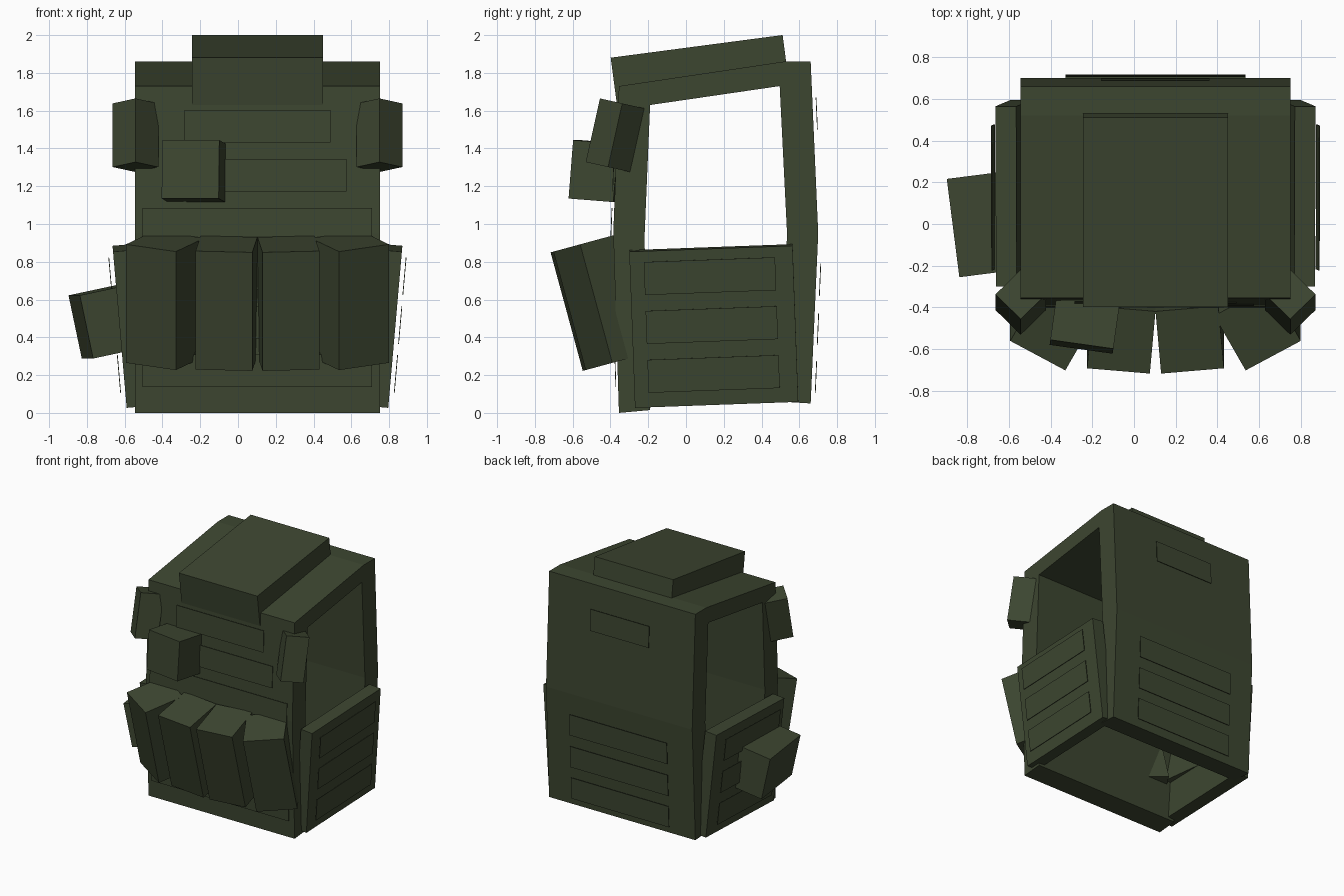
import bpy
from math import radians
from mathutils import Euler, Matrix, Vector

cube = bpy.data.objects.get("Cube")
if cube:
    bpy.data.objects.remove(cube, do_unlink=True)

MID = 0.103  # symmetry plane of the vest body

green = bpy.data.materials.new("olive_green")
green.use_nodes = True
green.diffuse_color = (0.046, 0.061, 0.03, 1)
bsdf = green.node_tree.nodes["Principled BSDF"]
bsdf.inputs["Base Color"].default_value = green.diffuse_color
bsdf.inputs["Roughness"].default_value = 0.9


def add_mesh(name, verts, faces):
    mesh = bpy.data.meshes.new(name)
    mesh.from_pydata(verts, [], faces)
    mesh.materials.append(green)
    obj = bpy.data.objects.new(name, mesh)
    bpy.context.collection.objects.link(obj)
    return obj


def turn(x=0, y=0, z=0, order="XYZ"):
    return Euler((radians(x), radians(y), radians(z)), order).to_matrix()


def box(name, size, centre, rot=Matrix.Identity(3)):
    signs = [(x, y, z) for x in (-1, 1) for y in (-1, 1) for z in (-1, 1)]
    verts = [Vector(centre) + rot @ Vector([s * d / 2 for s, d in zip(c, size)])
             for c in signs]
    faces = [(0, 1, 3, 2), (4, 6, 7, 5), (0, 4, 5, 1),
             (2, 3, 7, 6), (0, 2, 6, 4), (1, 5, 7, 3)]
    return add_mesh(name, verts, faces)


# Vest body: front, shoulders and back as one arch swept sideways
outer = [(-0.355, 0), (-0.385, 0.95), (-0.355, 1.73), (0.52, 1.86),
         (0.66, 1.86), (0.70, 0.95), (0.66, 0.05)]
inner = [(-0.19, 0.015), (-0.22, 0.92), (-0.19, 1.63), (0.495, 1.73),
         (0.496, 1.73), (0.535, 0.95), (0.50, 0.06)]
n = len(outer)
verts = [(x, y, z) for x in (MID - 0.648, MID + 0.648)
         for ring in (outer, inner) for y, z in ring]
faces = []
for i in range(n - 1):
    j = i + 1
    faces += [(i, n + i, n + j, j), (2*n + i, 2*n + j, 3*n + j, 3*n + i),
              (i, j, 2*n + j, 2*n + i), (n + i, 3*n + i, 3*n + j, n + j)]
faces += [(0, 2*n, 3*n, n), (n - 1, 2*n - 1, 4*n - 1, 3*n - 1)]
add_mesh("vest_body", verts, faces)

# Raised collar block across the shoulders
box("collar_block", (0.695, 0.918, 0.253), (MID, 0.073, 1.815), turn(x=7.5))

# Front webbing strips, from the bottom up
for i, width in enumerate((1.215, 1.215, 1.215, 1.215, 0.945, 0.775)):
    z = 0.222 + 0.259 * i
    lower = z < 0.95
    y = -0.367 - 0.03 * (z / 0.95 if lower else (1.73 - z) / 0.78)
    box(f"front_webbing_{i}", (width, 0.004, 0.172), (MID, y, z),
        turn(x=1.8 if lower else -2.2))

# Back webbing strips
for i, (width, z) in enumerate(((0.865, 0.19), (0.865, 0.445),
                                (0.865, 0.705), (0.52, 1.585))):
    lower = z < 0.95
    y = 0.68 + 0.04 * (z / 0.95 if lower else (1.86 - z) / 0.91)
    box(f"back_webbing_{i}", (width, 0.004, 0.17), (MID, y, z),
        turn(x=-2.5 if lower else 2.5))

for side, label in ((1, "left"), (-1, "right")):
    # Flared side panel with three webbing strips
    rot = turn(x=2.1, y=5 * side)
    centre = Vector((MID + 0.68 * side, 0.147, 0.46))
    box(f"{label}_side_panel", (0.1, 0.865, 0.83), centre, rot)
    for i in range(3):
        offset = Vector((0.075 * side, -0.01, 0.26 * (i - 1) + 0.012))
        box(f"{label}_side_webbing_{i}", (0.004, 0.695, 0.175),
            centre + rot @ offset, rot)

    # Shoulder pouch set diagonally on the body corner
    box(f"{label}_shoulder_pouch", (0.171, 0.171, 0.345),
        (MID + 0.646 * side, -0.375, 1.47), turn(x=-12.6) @ turn(z=45))

    # Magazine pouches fanned around the front
    for name, x, y, z, angle in (("inner", 0.164, -0.47, 0.58, 5),
                                 ("outer", 0.489, -0.415, 0.595, 29)):
        box(f"{label}_{name}_magazine_pouch", (0.302, 0.31, 0.65),
            (MID + x * side, y, z), turn(x=15.2) @ turn(z=angle * side))

# Chest pouch
box("chest_pouch", (0.305, 0.24, 0.31), (-0.235, -0.47, 1.28),
    turn(z=-8) @ turn(x=-4.5))

# Utility pouch hanging off the right panel
rot = turn(z=7.3) @ turn(y=-12)
box("utility_pouch", (0.3, 0.475, 0.342),
    Vector((-0.832, -0.015, 0.455)) + rot @ Vector((0.15, 0, 0)), rot)
